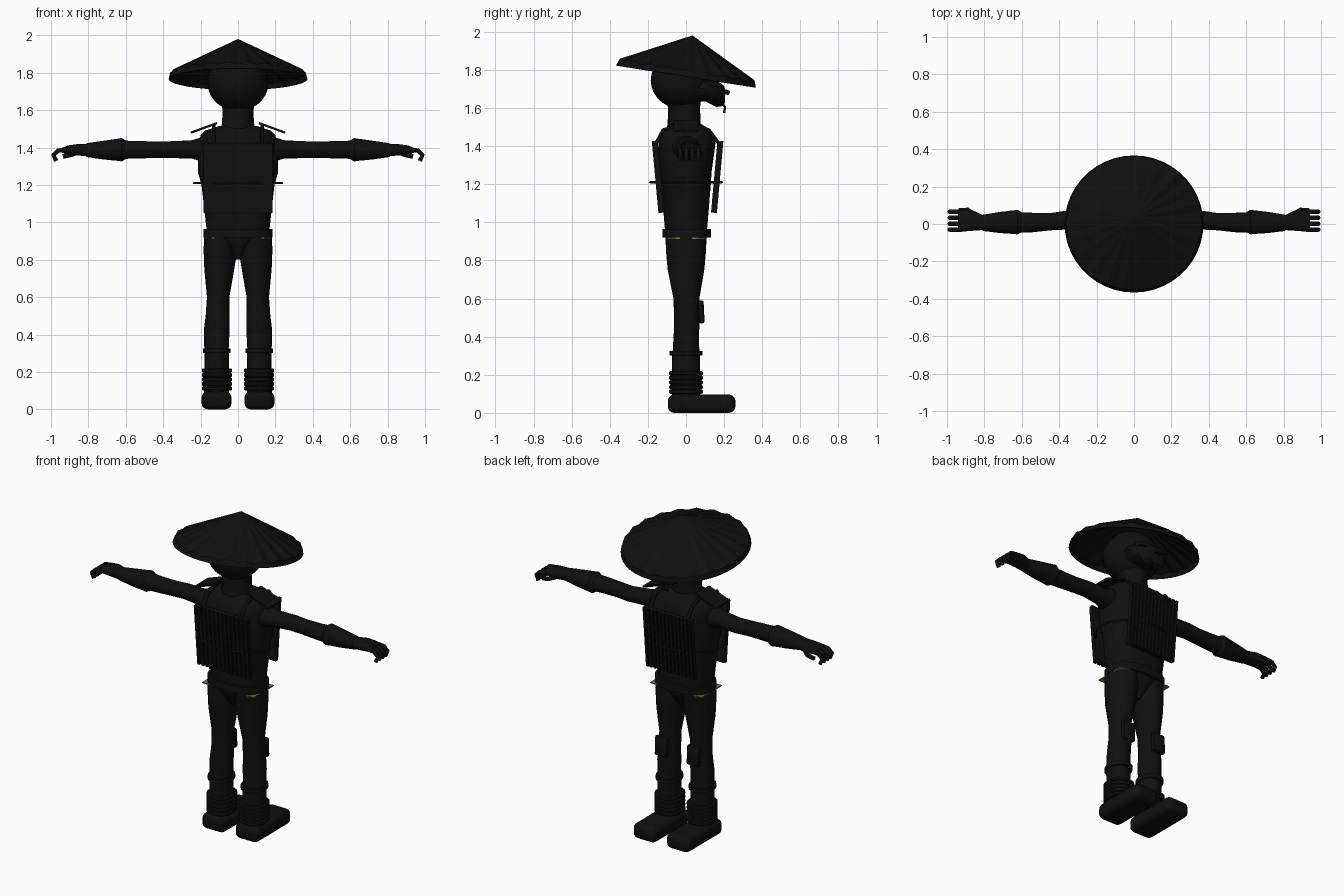
import bpy, bmesh, math
from mathutils import Matrix, Vector

if "Cube" in bpy.data.objects:
    bpy.data.objects.remove(bpy.data.objects["Cube"])

dark = bpy.data.materials.new("dark")
dark.diffuse_color = (0.005, 0.005, 0.005, 1)
dark.use_nodes = True
dark.node_tree.nodes["Principled BSDF"].inputs["Base Color"].default_value = dark.diffuse_color
gold = bpy.data.materials.new("gold")
gold.diffuse_color = (0.25, 0.2, 0.03, 1)
gold.use_nodes = True
gold.node_tree.nodes["Principled BSDF"].inputs["Base Color"].default_value = gold.diffuse_color


def finish(name, bm, mirror=False, mat=dark):
    bmesh.ops.recalc_face_normals(bm, faces=bm.faces)
    me = bpy.data.meshes.new(name)
    bm.to_mesh(me)
    bm.free()
    ob = bpy.data.objects.new(name, me)
    bpy.context.collection.objects.link(ob)
    me.materials.append(mat)
    if mirror:
        ob.modifiers.new("mirror", 'MIRROR')
    return ob


def add_box(bm, c, size, rot=(0, 0, 0), bevel=0, seg=2):
    """Add a box, optionally rotated and rounded."""
    tmp = bmesh.new()
    bmesh.ops.create_cube(tmp, size=1)
    bmesh.ops.scale(tmp, vec=size, verts=tmp.verts)
    if bevel:
        bmesh.ops.bevel(tmp, geom=tmp.edges[:], offset=bevel, segments=seg,
                        profile=0.5, affect='EDGES')
    m = Matrix.Translation(c)
    for a, ax in zip(rot, 'XYZ'):
        m = m @ Matrix.Rotation(a, 4, ax)
    tmp.transform(m)
    me = bpy.data.meshes.new("tmp")
    tmp.to_mesh(me)
    tmp.free()
    bm.from_mesh(me)
    bpy.data.meshes.remove(me)


def box(name, c, size, rot=(0, 0, 0), bevel=0, seg=2, mirror=False, mat=dark):
    bm = bmesh.new()
    add_box(bm, c, size, rot, bevel, seg)
    return finish(name, bm, mirror, mat)


def loft(name, secs, axis='z', n=20, power=1.0, mirror=False):
    """Skin over (t, c1, c2, r1, r2) sections; power < 1 makes them boxier."""
    bm = bmesh.new()
    rings = []
    for t, c1, c2, r1, r2 in secs:
        ring = []
        for i in range(n):
            a = 2 * math.pi * i / n
            c, s = math.cos(a), math.sin(a)
            u = c1 + r1 * math.copysign(abs(c) ** power, c)
            v = c2 + r2 * math.copysign(abs(s) ** power, s)
            co = {'z': (u, v, t), 'x': (t, u, v), 'y': (u, t, v)}[axis]
            ring.append(bm.verts.new(co))
        rings.append(ring)
    for a, b in zip(rings, rings[1:]):
        for i in range(n):
            bm.faces.new((a[i], a[(i + 1) % n], b[(i + 1) % n], b[i]))
    bm.faces.new(rings[0])
    bm.faces.new(rings[-1])
    return finish(name, bm, mirror)


def tubes(name, paths, r, cyclic=False):
    cu = bpy.data.curves.new(name, 'CURVE')
    cu.dimensions = '3D'
    cu.bevel_depth, cu.bevel_resolution, cu.use_fill_caps = r, 2, True
    for p in paths:
        sp = cu.splines.new('POLY')
        sp.points.add(len(p) - 1)
        for q, co in zip(sp.points, p):
            q.co = (*co, 1)
        sp.use_cyclic_u = cyclic
    cu.materials.append(dark)
    bpy.context.collection.objects.link(bpy.data.objects.new(name, cu))


# Conical straw hat, tilted, with a scalloped lip
bm = bmesh.new()
N = 44
apex = bm.verts.new((0, 0, 0.217))
top, low = [], []
for i in range(N):
    a = 2 * math.pi * i / N
    d = 0.012 * (i % 2)
    top.append(bm.verts.new((0.362 * math.cos(a), 0.362 * math.sin(a), 0.036 - d)))
    low.append(bm.verts.new((0.371 * math.cos(a), 0.371 * math.sin(a), 0)))
for i in range(N):
    j = (i + 1) % N
    bm.faces.new((apex, top[i], top[j]))
    bm.faces.new((top[i], low[i], low[j], top[j]))
bm.transform(Matrix.Translation((0, 0, 1.766)) @ Matrix.Rotation(-0.157, 4, 'X'))
hat = finish("straw_hat", bm)
hat.modifiers.new("thickness", 'SOLIDIFY').thickness = 0.008

# Head, jaw, nose, beard and neck
bm = bmesh.new()
bmesh.ops.create_uvsphere(bm, u_segments=24, v_segments=14, radius=1)
bm.transform(Matrix.Translation((0, -0.025, 1.745)) @ Matrix.Diagonal((0.163, 0.16, 0.15, 1)))
finish("head", bm)
loft("face_mask", [(0.02, 0, 1.71, 0.13, 0.08), (0.1, 0, 1.70, 0.125, 0.065),
                   (0.16, 0, 1.675, 0.1, 0.07), (0.195, 0, 1.665, 0.06, 0.055),
                   (0.205, 0, 1.665, 0.03, 0.035)], 'y', 16)
box("nose", (0, 0.205, 1.685), (0.045, 0.05, 0.025), (-0.3, 0, 0), 0.008)
box("brow", (0, 0.15, 1.725), (0.2, 0.07, 0.025), (-0.15, 0, 0), 0.008)
tubes("beard", [[(x, 0.185, 1.63), (x, 0.205, 1.605), (x * 0.5, 0.2, 1.575)]
                for x in (-0.025, 0, 0.025)], 0.006)
loft("neck", [(1.49, 0, -0.01, 0.095, 0.09), (1.53, 0, -0.01, 0.085, 0.086),
              (1.6, 0, -0.01, 0.083, 0.084), (1.65, 0, -0.01, 0.09, 0.088)])

# Torso, pelvis and belt
loft("torso", [(0.93, 0, 0, 0.165, 0.108), (1.05, 0, 0, 0.178, 0.118),
               (1.2, 0, 0, 0.195, 0.13), (1.27, 0, 0, 0.215, 0.135),
               (1.34, 0, 0, 0.215, 0.145), (1.42, 0, 0.005, 0.21, 0.15),
               (1.465, 0, 0.005, 0.2, 0.138), (1.49, 0, 0.005, 0.175, 0.118),
               (1.515, 0, 0, 0.1, 0.08)], n=28, power=0.8)
loft("pelvis", [(0.97, 0, 0, 0.165, 0.11), (0.91, 0, 0, 0.165, 0.108),
                (0.87, 0, 0, 0.09, 0.095), (0.8, 0, 0, 0.012, 0.05)], n=24)
loft("belt", [(0.92, 0, 0.004, 0.184, 0.127), (0.965, 0, 0.004, 0.184, 0.127)],
     n=28, power=0.85)
box("belt_trim", (0.135, 0, 0.916), (0.085, 0.2, 0.006), mirror=True, mat=gold)

# Corrugated armour plates, back and front
for name, y, tilt, w in (("back_plate", -0.143, 0.092, 0.37),
                         ("chest_plate", 0.16, -0.09, 0.335)):
    bm = bmesh.new()
    side = math.copysign(1, y)
    c = Vector((0, y, 1.237))
    add_box(bm, c, (w, 0.024, 0.375), (tilt, 0, 0))
    for i in range(13):
        x = (i - 6) * w / 13
        add_box(bm, c + Vector((x, side * 0.012, 0)), (w / 13 * 0.62, 0.014, 0.38),
                (tilt, 0, 0))
    finish(name, bm)

# Rope round the armour, shoulder plates and their ties
tubes("waist_rope", [[(0.235 * math.cos(a * math.pi / 20), 0.188 * math.sin(a * math.pi / 20), 1.21)
                      for a in range(40)]], 0.006, True)
box("shoulder_plate", (0.182, 0, 1.505), (0.15, 0.13, 0.012), (0, 0.35, 0), mirror=True)
tubes("shoulder_strap", [[(s * 0.13, -0.16, 1.41), (s * 0.13, -0.12, 1.485), (s * 0.13, 0, 1.52),
                          (s * 0.13, 0.12, 1.485), (s * 0.13, 0.175, 1.41)] for s in (1, -1)], 0.009)

# Arms: sleeve, flared bracer, hand, fingers and thumb
loft("upper_arm", [(0.16, 0, 1.39, 0.085, 0.085), (0.21, 0.002, 1.39, 0.068, 0.06),
                   (0.25, 0.005, 1.39, 0.056, 0.048), (0.37, 0.02, 1.388, 0.05, 0.045),
                   (0.45, 0.012, 1.388, 0.046, 0.045), (0.54, 0.008, 1.388, 0.052, 0.046),
                   (0.63, 0.008, 1.388, 0.055, 0.05)], 'x', mirror=True)
loft("bracer", [(0.6, 0.01, 1.388, 0.052, 0.05), (0.622, 0.01, 1.388, 0.066, 0.063),
                (0.635, 0.01, 1.388, 0.064, 0.06), (0.72, 0.008, 1.386, 0.056, 0.05),
                (0.81, 0.006, 1.386, 0.043, 0.037)], 'x', mirror=True)
loft("hand", [(0.8, 0.006, 1.386, 0.038, 0.034), (0.86, 0.018, 1.388, 0.054, 0.03),
              (0.91, 0.018, 1.388, 0.058, 0.023), (0.94, 0.018, 1.385, 0.055, 0.014)],
     'x', 16, 0.8, True)
tubes("fingers", [[(s * 0.92, y, 1.388), (s * 0.96, y, 1.384), (s * 0.986, y, 1.36),
                   (s * 0.972, y, 1.328)]
                  for s in (1, -1) for y in (0.065, 0.033, 0.001, -0.03)], 0.012)
tubes("thumb", [[(s * 0.85, 0.05, 1.378), (s * 0.89, 0.075, 1.362), (s * 0.935, 0.072, 1.352)]
                for s in (1, -1)], 0.013)

# Legs
loft("leg", [(0.93, 0.095, 0, 0.086, 0.108), (0.85, 0.094, 0, 0.09, 0.105),
             (0.75, 0.1, 0, 0.08, 0.096), (0.6, 0.106, 0.002, 0.06, 0.068),
             (0.5, 0.109, 0.006, 0.064, 0.068), (0.42, 0.114, 0.002, 0.069, 0.066),
             (0.32, 0.115, 0, 0.065, 0.07), (0.08, 0.115, 0, 0.062, 0.068)], mirror=True)
box("knee_pad", (0.11, 0.08, 0.53), (0.085, 0.03, 0.12), (0.05, 0, 0), 0.01, mirror=True)

# Boots: cuff, wrapped bands and foot
loft("boot_shaft", [(0.08, 0.115, 0, 0.066, 0.074), (0.3, 0.114, 0, 0.066, 0.074),
                    (0.303, 0.114, 0, 0.074, 0.086), (0.325, 0.114, 0, 0.074, 0.086)], mirror=True)
bands = []
for i in range(5):
    z = 0.1 + i * 0.024
    bands += [(z, 0.112, 0, 0.074, 0.082), (z + 0.005, 0.112, 0, 0.081, 0.088),
              (z + 0.018, 0.112, 0, 0.081, 0.088), (z + 0.023, 0.112, 0, 0.074, 0.082)]
loft("boot_wraps", bands, mirror=True, power=0.85)
box("foot", (0.115, 0.082, 0.048), (0.16, 0.355, 0.096), bevel=0.034, seg=4, mirror=True)

# Smooth shading with sharp edges kept
bpy.ops.object.select_all(action='DESELECT')
for ob in bpy.data.objects:
    if ob.type == 'MESH' and ob.name != "straw_hat":
        ob.select_set(True)
        bpy.context.view_layer.objects.active = ob
bpy.ops.object.shade_smooth_by_angle(angle=math.radians(35))
